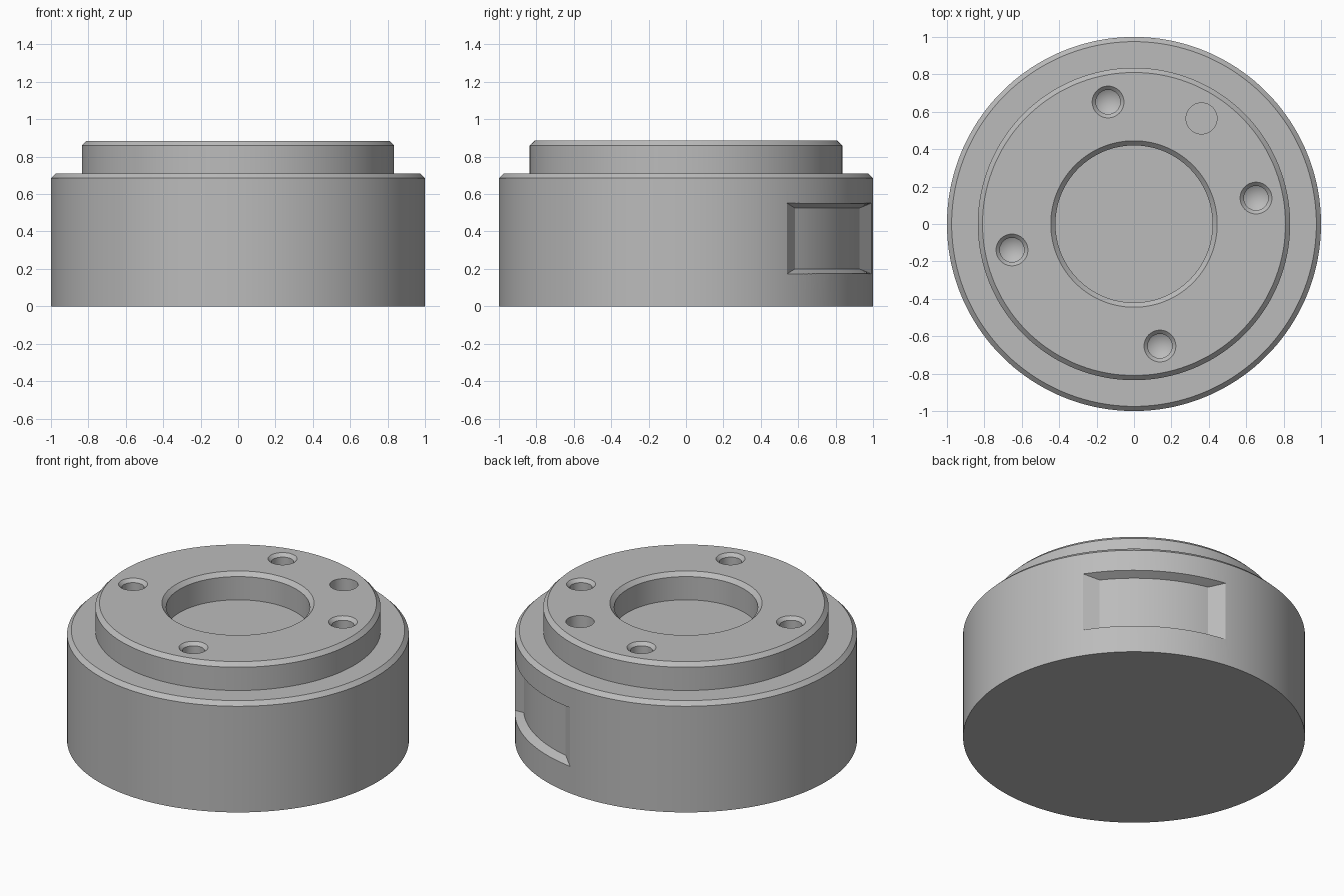
import bpy, bmesh
from math import sin, cos, radians, pi
from mathutils import Vector, Matrix

if "Cube" in bpy.data.objects:
    bpy.data.objects.remove(bpy.data.objects["Cube"], do_unlink=True)

grey = bpy.data.materials.new("plain grey")
grey.use_nodes = True
grey.diffuse_color = (0.5, 0.5, 0.5, 1)
grey.node_tree.nodes["Principled BSDF"].inputs["Base Color"].default_value = (0.5, 0.5, 0.5, 1)


def make_object(name, bm):
    bmesh.ops.recalc_face_normals(bm, faces=bm.faces)
    mesh = bpy.data.meshes.new(name)
    bm.to_mesh(mesh)
    bm.free()
    mesh.materials.append(grey)
    obj = bpy.data.objects.new(name, mesh)
    bpy.context.collection.objects.link(obj)
    return obj


def lathe(name, profile, steps, location=(0, 0, 0)):
    """Revolve (radius, height) points into a closed solid."""
    bm = bmesh.new()
    verts = [bm.verts.new((r, 0, z)) for r, z in profile]
    edges = [bm.edges.new(pair) for pair in zip(verts, verts[1:])]
    bmesh.ops.spin(bm, geom=verts + edges, cent=(0, 0, 0), axis=(0, 0, 1),
                   angle=2 * pi, steps=steps)
    bmesh.ops.remove_doubles(bm, verts=bm.verts, dist=0.0005)
    bmesh.ops.transform(bm, matrix=Matrix.Translation(Vector(location)), verts=bm.verts)
    return make_object(name, bm)


def pocket_cutter(name, middle, steps=24):
    """Curved block whose four sides flare outward."""
    bm = bmesh.new()
    rings = []
    for i in range(steps + 1):
        t = 2 * i / steps - 1
        ring = []
        for radius, half, low, high in ((0.95, 19.7, 0.2, 0.525), (1.05, 28.9, 0.15, 0.575)):
            a = radians(middle + t * half)
            pair = [bm.verts.new((radius * cos(a), radius * sin(a), z)) for z in (low, high)]
            ring += pair if not ring else pair[::-1]
        rings.append(ring)
    for a, b in zip(rings, rings[1:]):
        for k in range(4):
            n = (k + 1) % 4
            bm.faces.new((a[k], a[n], b[n], b[k]))
    bm.faces.new(rings[0])
    bm.faces.new(rings[-1])
    return make_object(name, bm)


# Stepped round body with chamfered rims and a shallow central bore
body = lathe("stepped_body", [
    (0, 0), (1, 0), (1, 0.685), (0.975, 0.71), (0.835, 0.71), (0.835, 0.86),
    (0.81, 0.885), (0.445, 0.885), (0.42, 0.86), (0.42, 0.71), (0, 0.71)], 180)

# Four countersunk holes with drill-tip bottoms
cutters = []
for i in range(4):
    a = radians(12 + 90 * i)
    cutters.append(lathe("screw_hole_cutter", [
        (0, 0.56), (0.065, 0.6), (0.065, 0.865), (0.085, 0.885), (0.085, 0.95), (0, 0.95)],
        48, (0.667 * cos(a), 0.667 * sin(a), 0)))

# Plain locating hole and the side pocket share one direction
a = radians(57.4)
cutters.append(lathe("locating_hole_cutter", [
    (0, 0.7), (0.083, 0.7), (0.083, 0.95), (0, 0.95)],
    48, (0.67 * cos(a), 0.67 * sin(a), 0)))
cutters.append(pocket_cutter("side_pocket_cutter", 57.5))

# Cut the body, then drop the cutters
bpy.ops.object.select_all(action='DESELECT')
bpy.context.view_layer.objects.active = body
body.select_set(True)
for cutter in cutters:
    mod = body.modifiers.new("cut", 'BOOLEAN')
    mod.operation = 'DIFFERENCE'
    mod.solver = 'EXACT'
    mod.object = cutter
    bpy.ops.object.modifier_apply(modifier=mod.name)
    bpy.data.objects.remove(cutter, do_unlink=True)

bpy.ops.object.shade_smooth_by_angle(angle=radians(20))
